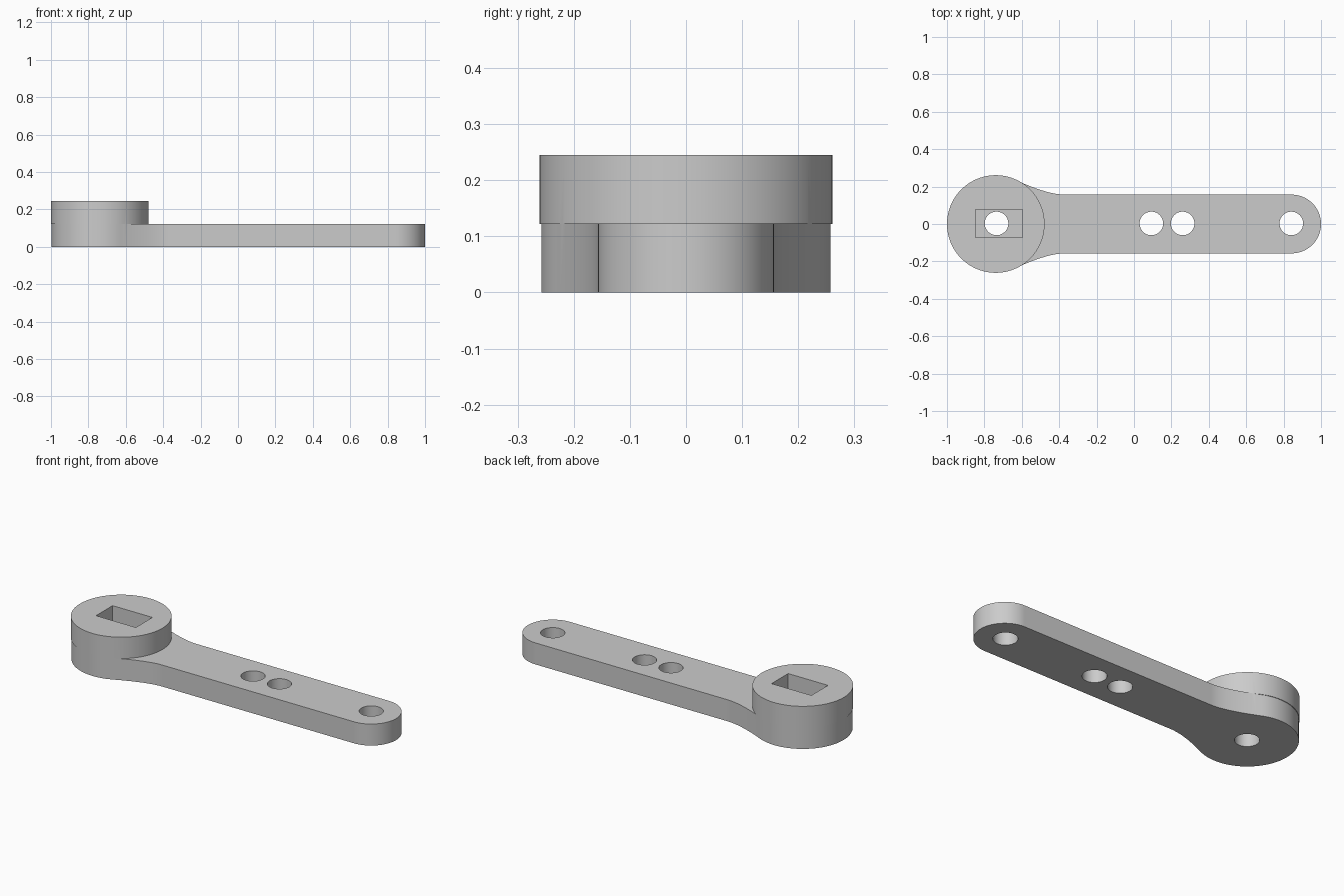
import bpy, bmesh, math
from mathutils import Vector
from mathutils.geometry import interpolate_bezier

cube = bpy.data.objects.get("Cube")
if cube:
    bpy.data.objects.remove(cube, do_unlink=True)

HUB_X, HUB_R = -0.739, 0.261
END_X, ARM_R = 0.843, 0.157
PLATE_H, HUB_H = 0.123, 0.245
HOLE_R = 0.063

grey = bpy.data.materials.new("satin grey")
grey.use_nodes = True
colour = (0.6, 0.6, 0.6, 1)
grey.diffuse_color = colour
grey.node_tree.nodes["Principled BSDF"].inputs["Base Color"].default_value = colour


def prism(name, outline, z0, z1):
    """Extrude a closed xy outline from z0 to z1."""
    bm = bmesh.new()
    face = bm.faces.new([bm.verts.new((x, y, z0)) for x, y in outline])
    new = bmesh.ops.extrude_face_region(bm, geom=[face])["geom"]
    verts = [v for v in new if isinstance(v, bmesh.types.BMVert)]
    bmesh.ops.translate(bm, verts=verts, vec=(0, 0, z1 - z0))
    bmesh.ops.recalc_face_normals(bm, faces=bm.faces)
    mesh = bpy.data.meshes.new(name)
    bm.to_mesh(mesh)
    bm.free()
    mesh.materials.append(grey)
    obj = bpy.data.objects.new(name, mesh)
    bpy.context.collection.objects.link(obj)
    return obj


def arc(cx, r, start, end, n):
    """Points on an arc centred on the x axis, angles in degrees."""
    angles = [math.radians(start + (end - start) * i / n) for i in range(n + 1)]
    return [(cx + r * math.cos(a), r * math.sin(a)) for a in angles]


def combine(target, tool, operation):
    mod = target.modifiers.new(operation.lower(), 'BOOLEAN')
    mod.operation, mod.object, mod.solver = operation, tool, 'EXACT'
    bpy.context.view_layer.objects.active = target
    bpy.ops.object.modifier_apply(modifier=mod.name)
    bpy.data.objects.remove(tool, do_unlink=True)


# Arm plate: round end, curved neck, wide round head, mirrored about the x axis
base_r = HUB_R - 0.003
neck_angle = 65
head = arc(HUB_X, base_r, neck_angle, 180, 40)
start, ctrl, end = Vector(head[0]), Vector((-0.46, ARM_R)), Vector((-0.37, ARM_R))
neck = interpolate_bezier(end, end.lerp(ctrl, 2 / 3), start.lerp(ctrl, 2 / 3), start, 16)
upper = arc(END_X, ARM_R, 0, 90, 24) + [(p[0], p[1]) for p in neck[:-1]] + head
lower = [(x, -y) for x, y in reversed(upper[1:-1])]
arm = prism("lever_arm", upper + lower, 0, PLATE_H)

# Raised hub
hub = prism("hub", arc(HUB_X, HUB_R, 0, 360, 96)[:-1], PLATE_H - 0.001, HUB_H)
combine(arm, hub, 'UNION')

# Rectangular socket in the hub
px, py, hx, hy = -0.722, 0.003, 0.126, 0.075
corners = [(px + sx * hx, py + sy * hy) for sx, sy in ((-1, -1), (1, -1), (1, 1), (-1, 1))]
combine(arm, prism("socket_cutter", corners, PLATE_H, HUB_H + 0.1), 'DIFFERENCE')

# Round through holes
for x in (-0.735, 0.093, 0.26, 0.841):
    ring = [(a, b + 0.003) for a, b in arc(x, HOLE_R, 0, 360, 48)[:-1]]
    combine(arm, prism("hole_cutter", ring, -0.1, HUB_H + 0.1), 'DIFFERENCE')

# Smooth curved walls, sharp rims
bpy.ops.object.select_all(action='DESELECT')
arm.select_set(True)
bpy.context.view_layer.objects.active = arm
bpy.ops.object.shade_smooth_by_angle(angle=math.radians(30))
